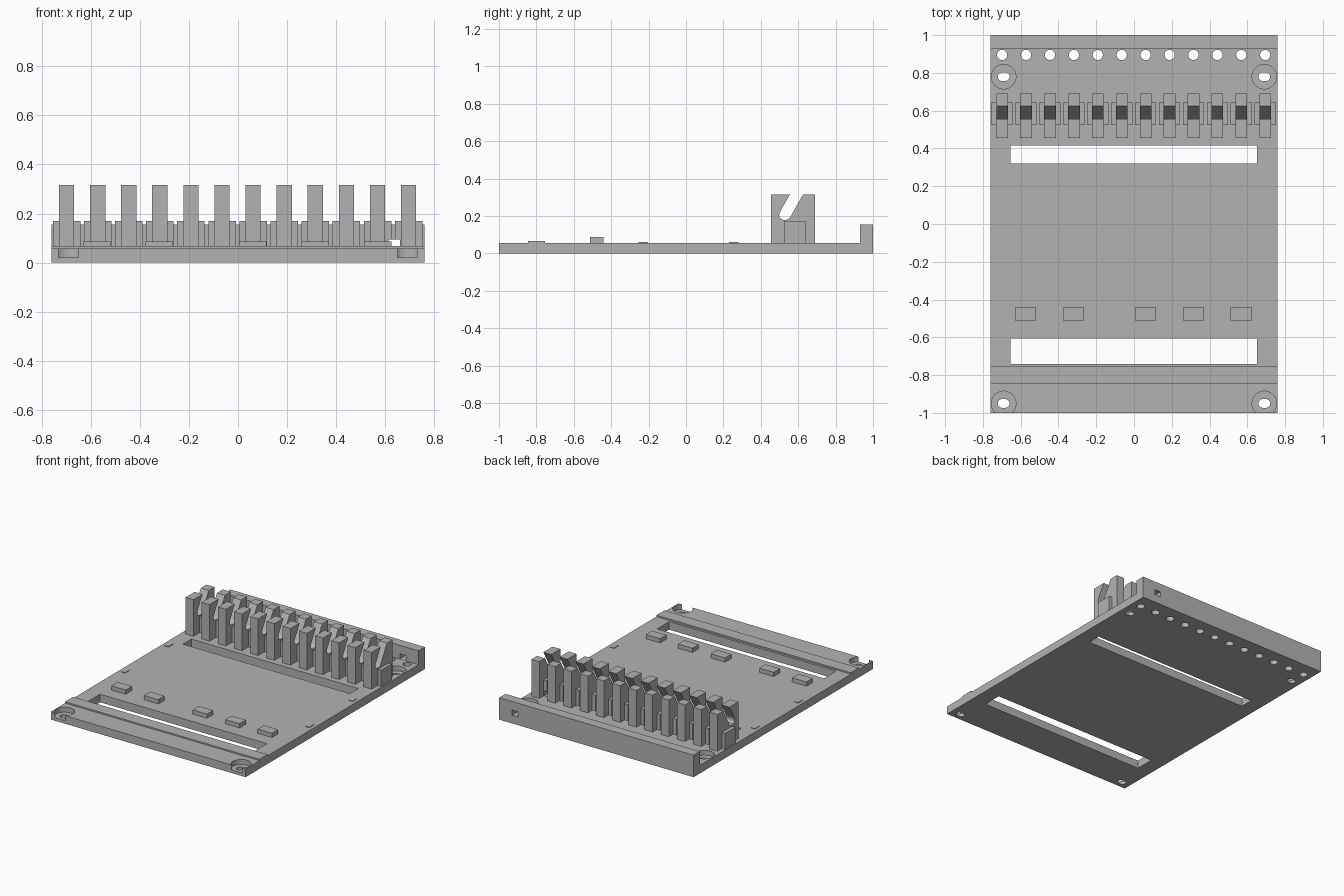
import bpy, bmesh, math
from mathutils import Vector

if "Cube" in bpy.data.objects:
    bpy.data.objects.remove(bpy.data.objects["Cube"])

grey = bpy.data.materials.new("light grey plastic")
grey.use_nodes = True
colour = (0.45, 0.45, 0.45, 1)
grey.diffuse_color = colour
grey.node_tree.nodes["Principled BSDF"].inputs["Base Color"].default_value = colour


def prism(bm, pts, lo, hi, axis):
    """Extrude an outline: axis x takes (y, z) points, axis z takes (x, y) points."""
    place = (lambda p, t: (t, *p)) if axis == "x" else (lambda p, t: (*p, t))
    face = bm.faces.new([bm.verts.new(place(p, lo)) for p in pts])
    new = bmesh.ops.extrude_face_region(bm, geom=[face])["geom"]
    shift = Vector(place((0, 0), hi - lo))
    bmesh.ops.translate(bm, vec=shift, verts=[v for v in new if isinstance(v, bmesh.types.BMVert)])


def box(bm, x0, x1, y0, y1, z0, z1):
    prism(bm, [(x0, y0), (x1, y0), (x1, y1), (x0, y1)], z0, z1, "z")


def oval(cx, cy, r, stretch=0, n=32):
    pts = []
    for i in range(n):
        a = 2 * math.pi * (i + 0.5) / n
        side = math.copysign(stretch, math.cos(a))
        pts.append((cx + side + r * math.cos(a), cy + r * math.sin(a)))
    return pts


def finish(bm, name):
    bmesh.ops.recalc_face_normals(bm, faces=bm.faces)
    mesh = bpy.data.meshes.new(name)
    bm.to_mesh(mesh)
    bm.free()
    mesh.materials.append(grey)
    ob = bpy.data.objects.new(name, mesh)
    bpy.context.collection.objects.link(ob)
    return ob


def cut(ob, cutter):
    mod = ob.modifiers.new("cut", "BOOLEAN")
    mod.operation, mod.solver, mod.object = "DIFFERENCE", "EXACT", cutter
    bpy.context.view_layer.objects.active = ob
    bpy.ops.object.modifier_apply(modifier=mod.name)


W, T = 0.76, 0.057
clip_x = [-0.698 + 0.1266 * i for i in range(12)]
screws = [(sx * 0.69, y) for sx in (-1, 1) for y in (-0.95, 0.78)]

# Base plate with raised front ridge and back wall
bm = bmesh.new()
prism(bm, [(-1, 0), (1, 0), (1, 0.155), (0.93, 0.155), (0.93, T), (-0.755, T),
           (-0.755, 0.067), (-0.845, 0.067), (-0.845, T), (-1, T)], -W, W, "x")
base = finish(bm, "base_plate")

# Screw recesses
bm = bmesh.new()
for x, y in screws:
    prism(bm, oval(x, y, 0.065), 0.022, 0.12, "z")
recesses = finish(bm, "recess_cutter")

# Through holes: screw slots, row of round holes, two long windows
bm = bmesh.new()
for x, y in screws:
    prism(bm, oval(x, y, 0.023, 0.008), -0.1, 0.2, "z")
for x in clip_x:
    prism(bm, oval(x, 0.895, 0.027), -0.1, 0.2, "z")
box(bm, -0.655, 0.65, 0.32, 0.415, -0.1, 0.2)
box(bm, -0.655, 0.65, -0.74, -0.605, -0.1, 0.2)
holes = finish(bm, "hole_cutter")

# Square cable passage through the back wall
bm = bmesh.new()
box(bm, 0.613, 0.66, 0.5, 1.1, 0.058, 0.094)
passage = finish(bm, "passage_cutter")

# Support blocks beside the clips
bm = bmesh.new()
for x in clip_x:
    box(bm, x - 0.056, x + 0.056, 0.525, 0.642, 0.05, 0.17)
blocks = finish(bm, "clip_support_blocks")

for cutter in (recesses, holes, passage):
    cut(base, cutter)
cut(blocks, passage)
for cutter in (recesses, holes, passage):
    bpy.data.objects.remove(cutter)

# Clips with a slanted wire slot
clip_outline = [(0.455, 0.05), (0.69, 0.05), (0.69, 0.316), (0.626, 0.316),
                (0.556, 0.192), (0.545, 0.182), (0.53, 0.178), (0.512, 0.181),
                (0.501, 0.192), (0.498, 0.206), (0.502, 0.222), (0.556, 0.316), (0.455, 0.316)]
bm = bmesh.new()
for x in clip_x:
    prism(bm, clip_outline, x - 0.031, x + 0.031, "x")
finish(bm, "wire_clips")

# Small stop blocks
bm = bmesh.new()
for x in (-0.575, -0.32, 0.06, 0.315, 0.568):
    box(bm, x - 0.056, x + 0.056, -0.512, -0.442, 0.05, 0.087)
finish(bm, "stop_blocks")

# Tiny pips near the side edges
bm = bmesh.new()
for sx in (-0.72, 0.72):
    for y in (-0.228, 0.255):
        box(bm, sx - 0.015, sx + 0.015, y - 0.025, y + 0.025, 0.05, 0.061)
finish(bm, "edge_pips")
